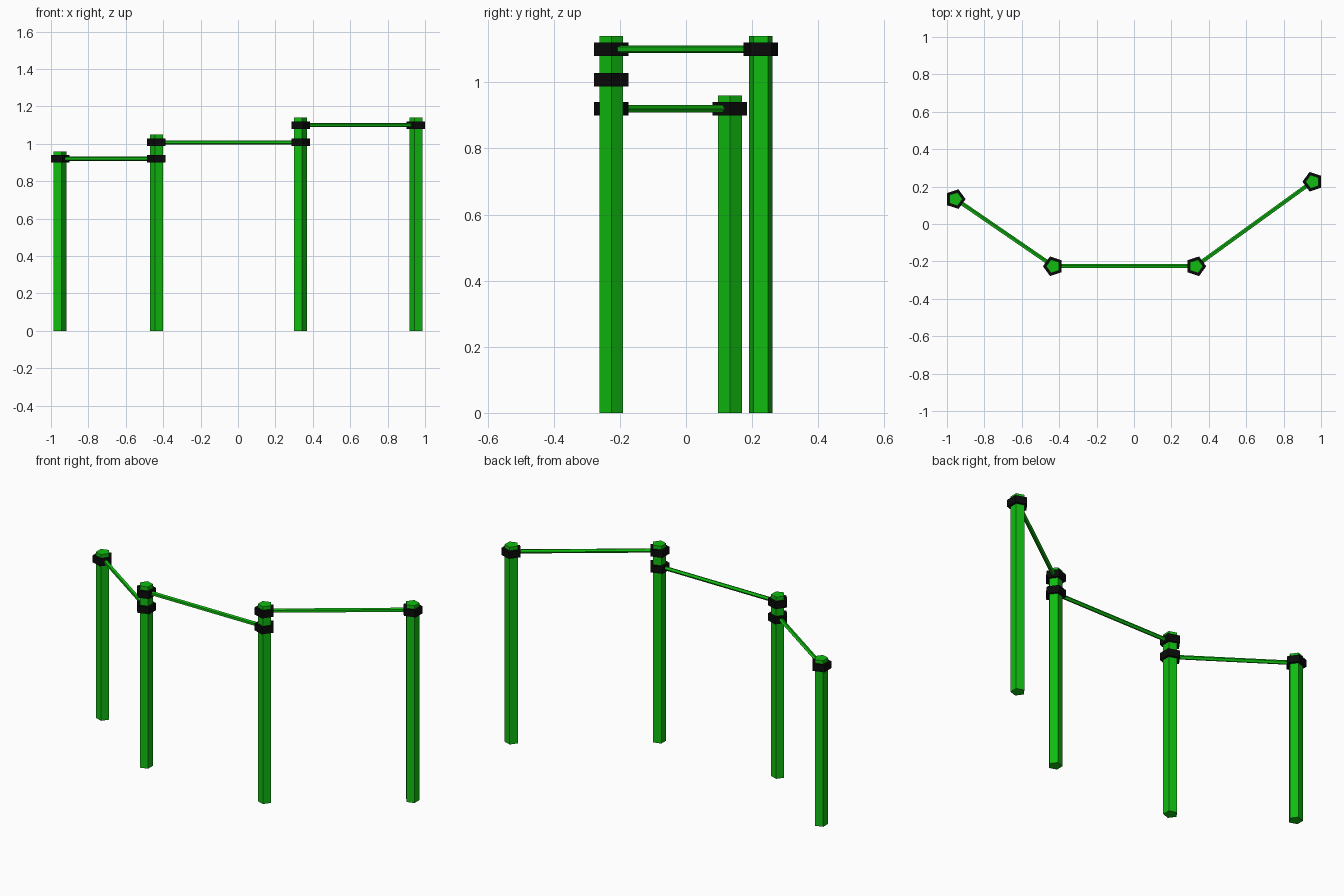
import bpy, bmesh
from math import cos, sin, tau, pi
from mathutils import Vector, Matrix

if "Cube" in bpy.data.objects:
    bpy.data.objects.remove(bpy.data.objects["Cube"])


def material(name, rgb):
    m = bpy.data.materials.new(name)
    m.diffuse_color = (*rgb, 1)
    m.use_nodes = True
    m.node_tree.nodes["Principled BSDF"].inputs["Base Color"].default_value = m.diffuse_color
    return m


green = material("green_paint", (0.005, 0.5, 0.005))
black = material("black_rubber", (0.003, 0.003, 0.003))


def prism(name, start, end, radius, x_axis, mat, sides=5):
    """Flat-faced prism from start to end; one corner points along x_axis."""
    start, end, u = Vector(start), Vector(end), Vector(x_axis).normalized()
    v = (end - start).normalized().cross(u)
    bm = bmesh.new()
    ring = [start + radius * (u * cos(tau * i / sides) + v * sin(tau * i / sides))
            for i in range(sides)]
    face = bm.faces.new([bm.verts.new(p) for p in ring])
    top = bmesh.ops.extrude_face_region(bm, geom=[face], use_keep_orig=True)["geom"]
    bmesh.ops.translate(bm, vec=end - start,
                        verts=[g for g in top if isinstance(g, bmesh.types.BMVert)])
    bmesh.ops.recalc_face_normals(bm, faces=bm.faces)
    mesh = bpy.data.meshes.new(name)
    bm.to_mesh(mesh)
    bm.free()
    mesh.materials.append(mat)
    ob = bpy.data.objects.new(name, mesh)
    bpy.context.collection.objects.link(ob)
    return ob


# Posts: x, y, height, direction of the pentagon's corner along x
posts = [(-0.9555, 0.133, 0.96, 1), (-0.432, -0.226, 1.05, -1),
         (0.331, -0.226, 1.14, 1), (0.9555, 0.226, 1.14, -1)]
for i, (x, y, h, d) in enumerate(posts):
    prism(f"post_{i + 1}", (x, y, 0), (x, y, h), 0.038, (d, 0, 0), green)

# Rails between neighbouring posts, with a collar at each end
for i, z in enumerate((0.92, 1.008, 1.10)):
    ends = posts[i:i + 2]
    a, b = (Vector((p[0], p[1], z)) for p in ends)
    back = Vector((0, 0, 1)).cross(b - a)
    prism(f"rail_{i + 1}", a, b, 0.0118, back, green)
    for side, (x, y, h, d) in zip(("left", "right"), ends):
        prism(f"collar_{i + 1}_{side}", (x, y, z - 0.02), (x, y, z + 0.02),
              0.055, (d, 0, 0), black)
